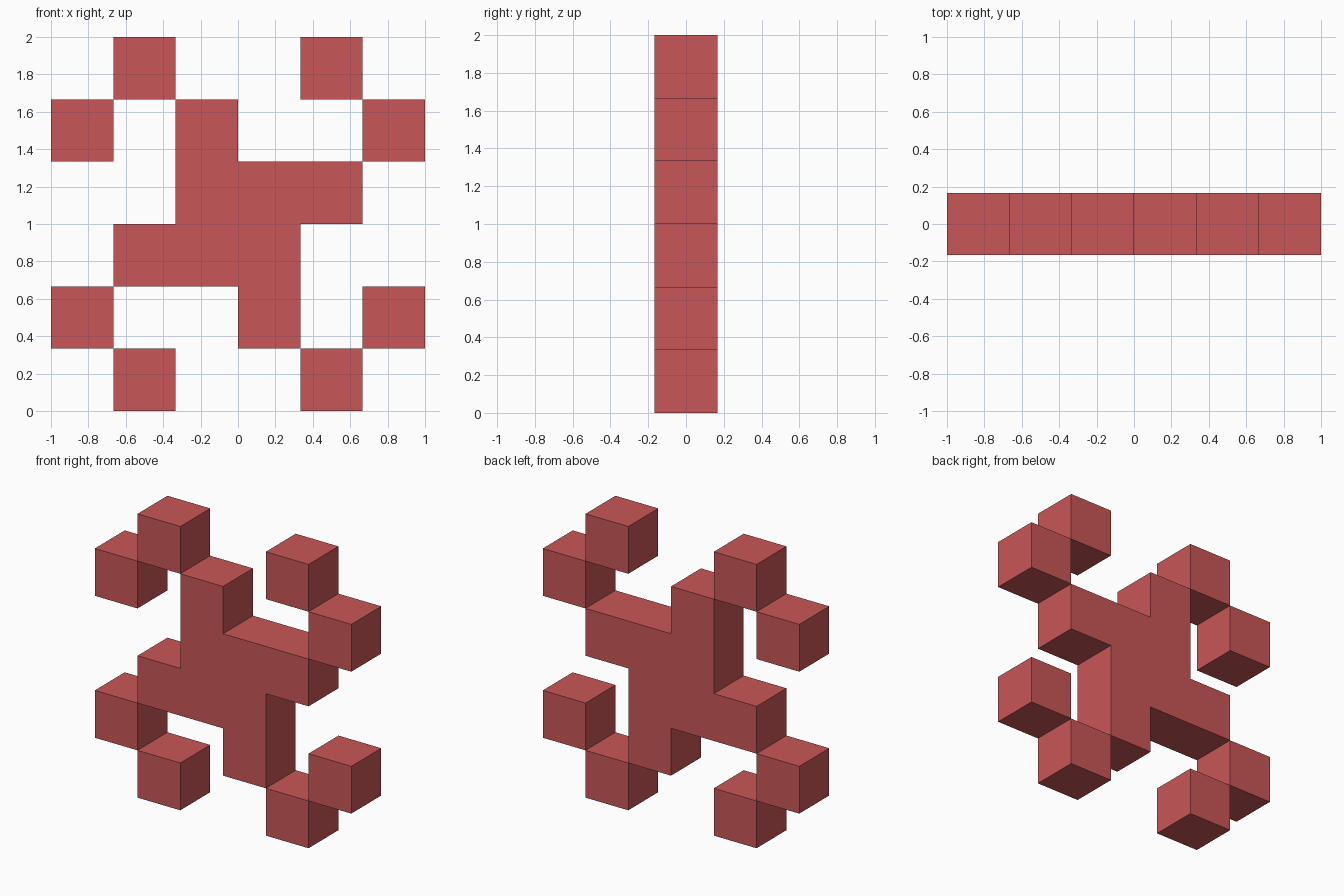
import bpy
import bmesh

if "Cube" in bpy.data.objects:
    bpy.data.objects.remove(bpy.data.objects["Cube"])

U = 1 / 3  # size of one grid cell

red = bpy.data.materials.new("soft_red")
red.diffuse_color = (0.584, 0.093, 0.095, 1)
red.use_nodes = True
red.node_tree.nodes["Principled BSDF"].inputs["Base Color"].default_value = red.diffuse_color


def extrude_profile(name, points):
    """Extrude an x/z outline, in cells from the model centre, one cell deep."""
    bm = bmesh.new()
    face = bm.faces.new([bm.verts.new((x * U, -U / 2, 1 + z * U)) for x, z in points])
    ext = bmesh.ops.extrude_face_region(bm, geom=[face])
    moved = [g for g in ext["geom"] if isinstance(g, bmesh.types.BMVert)]
    bmesh.ops.translate(bm, verts=moved, vec=(0, U, 0))
    bmesh.ops.recalc_face_normals(bm, faces=bm.faces)
    mesh = bpy.data.meshes.new(name)
    bm.to_mesh(mesh)
    bm.free()
    mesh.materials.append(red)
    obj = bpy.data.objects.new(name, mesh)
    bpy.context.collection.objects.link(obj)


# Central pinwheel: one arm outline turned four times
arm = [(-1, 2), (0, 2), (0, 1)]
outline = []
for _ in range(4):
    outline += arm
    arm = [(z, -x) for x, z in arm]
extrude_profile("pinwheel_body", outline)

# A diagonal pair of cubes at each corner
for sx, side in ((-1, "left"), (1, "right")):
    for sz, level in ((-1, "lower"), (1, "upper")):
        for cx, cz, place in ((1.5, 2.5, "inner"), (2.5, 1.5, "outer")):
            x, z = sx * cx, sz * cz
            extrude_profile(f"{level}_{side}_{place}_cube",
                            [(x - .5, z - .5), (x + .5, z - .5),
                             (x + .5, z + .5), (x - .5, z + .5)])
